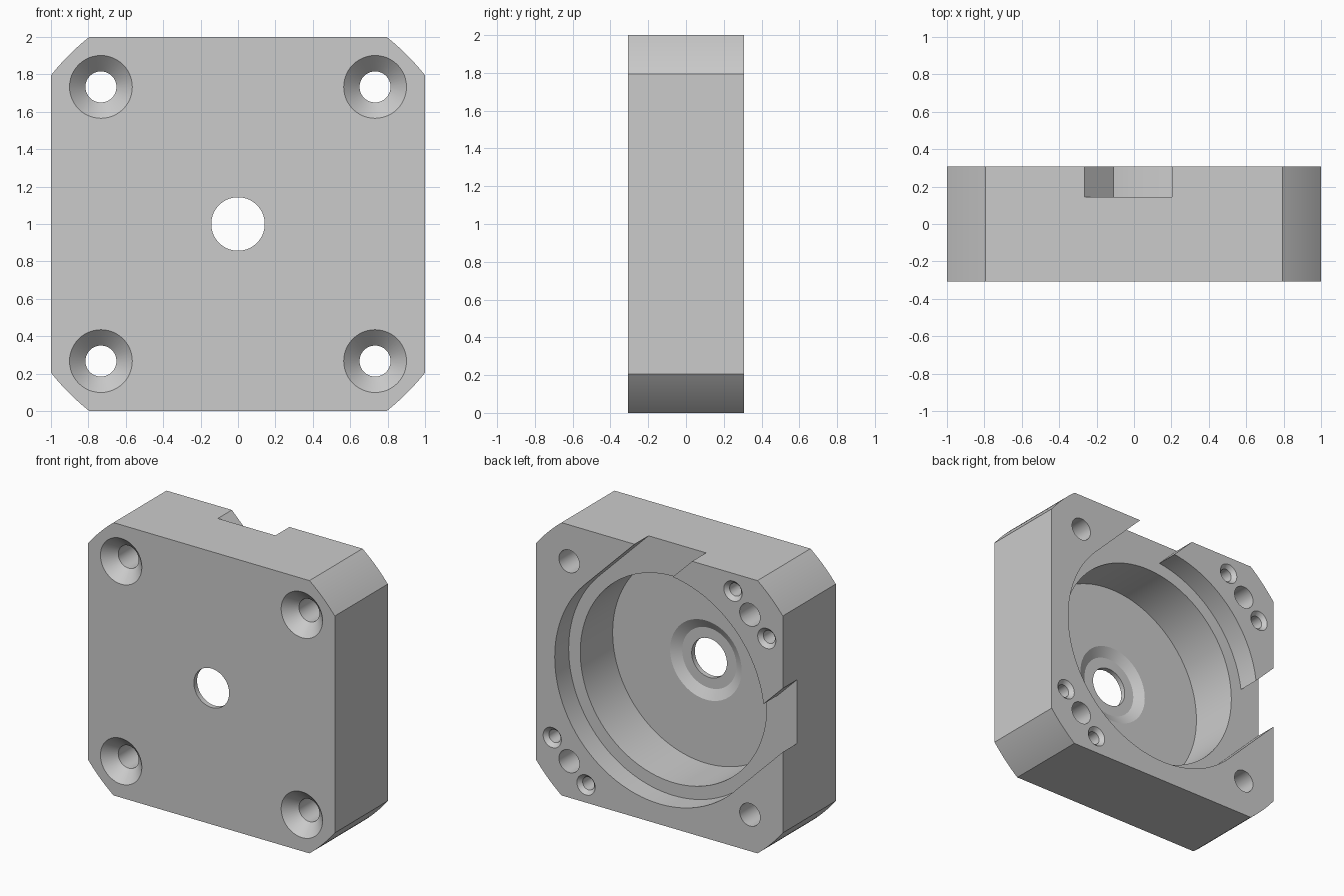
import bpy, bmesh, math
from math import cos, sin, radians

cube = bpy.data.objects.get("Cube")
if cube:
    bpy.data.objects.remove(cube, do_unlink=True)

HALF_DEPTH = 0.307
CENTRE_Z = 1.0
POCKET_R = 0.85
LEDGE_Y = 0.145

grey = bpy.data.materials.new("machined grey")
grey.use_nodes = True
grey.diffuse_color = (0.6, 0.6, 0.6, 1)
grey.node_tree.nodes["Principled BSDF"].inputs["Base Color"].default_value = (0.6, 0.6, 0.6, 1)


def loft(name, rings):
    """Solid through matching rings of points, capped at both ends."""
    bm = bmesh.new()
    loops = [[bm.verts.new(p) for p in ring] for ring in rings]
    n = len(loops[0])
    for a, b in zip(loops, loops[1:]):
        for i in range(n):
            j = (i + 1) % n
            bm.faces.new((a[i], a[j], b[j], b[i]))
    bm.faces.new(loops[0])
    bm.faces.new(loops[-1])
    bmesh.ops.recalc_face_normals(bm, faces=bm.faces)
    mesh = bpy.data.meshes.new(name)
    bm.to_mesh(mesh)
    bm.free()
    mesh.materials.append(grey)
    obj = bpy.data.objects.new(name, mesh)
    bpy.context.collection.objects.link(obj)
    return obj


def prism(name, outline, y0, y1):
    return loft(name, [[(x, y, z + CENTRE_Z) for x, z in outline] for y in (y0, y1)])


def lathe(name, profile, x=0, z=0, sides=48):
    """Turned solid about the depth axis from (y, radius) steps."""
    turn = [2 * math.pi * i / sides for i in range(sides)]
    return loft(name, [[(x + r * cos(t), y, z + CENTRE_Z + r * sin(t)) for t in turn]
                       for y, r in profile])


def arc(radius, start, end, steps):
    angles = [radians(start + (end - start) * i / steps) for i in range(steps + 1)]
    return [(radius * cos(a), radius * sin(a)) for a in angles]


# Square block whose corners are turned to a large radius
corner_r = math.hypot(1, 0.795)
corner_start = math.degrees(math.atan2(0.795, 1))
outline = []
for k in range(4):
    outline += arc(corner_r, 90 * k + corner_start, 90 * k + 90 - corner_start, 10)
body = prism("housing_block", outline, -HALF_DEPTH, HALF_DEPTH)
cutters = []

# Shallow round pocket with two tangent slots running out of the top and side
slot_d = 0.52
slot_angle = math.degrees(math.acos(slot_d / POCKET_R))


def slot_point(d, s=1.3):
    return ((d - s) / math.sqrt(2), (d + s) / math.sqrt(2))


top_slot = [slot_point(POCKET_R), slot_point(slot_d)]
side_slot = [(-z, -x) for x, z in reversed(top_slot)]
pocket = (arc(POCKET_R, -135, 45, 72) + top_slot
          + arc(POCKET_R, 45 + slot_angle, 225 - slot_angle, 28) + side_slot)
cutters.append(prism("pocket_cutter", pocket, LEDGE_Y, 0.4))

# Deep bore, chamfered hub recess and centre hole
cutters.append(lathe("bore_cutter", [
    (0.35, 0.756), (-0.23, 0.756), (-0.23, 0.29), (-0.27, 0.22),
    (-0.27, 0.143), (-0.4, 0.143)], sides=128))

# Countersunk through holes in the corners
HOLE = 0.733
for sx in (-1, 1):
    for sz in (-1, 1):
        cutters.append(lathe("corner_hole_cutter", [
            (-0.4, 0.261), (-HALF_DEPTH + 0.085, 0.083), (0.4, 0.083)],
            sx * HOLE, sz * HOLE))

# Chamfered blind holes beside two opposite corner holes
for side in (-1, 1):
    for step in (-0.137, 0.137):
        cutters.append(lathe("blind_hole_cutter", [
            (0.337, 0.103), (HALF_DEPTH - 0.028, 0.047), (0.06, 0.047)],
            side * HOLE + step, -side * HOLE + step, 32))

# Cut everything out of the block
bpy.context.view_layer.objects.active = body
for cutter in cutters:
    cutter.hide_render = True
    mod = body.modifiers.new("cut", 'BOOLEAN')
    mod.operation = 'DIFFERENCE'
    mod.solver = 'EXACT'
    mod.object = cutter
    bpy.ops.object.modifier_apply(modifier=mod.name)
    bpy.data.objects.remove(cutter, do_unlink=True)

# Smooth the turned surfaces, keep machined edges sharp
bpy.ops.object.select_all(action='DESELECT')
body.select_set(True)
bpy.ops.object.shade_smooth_by_angle(angle=radians(25))
